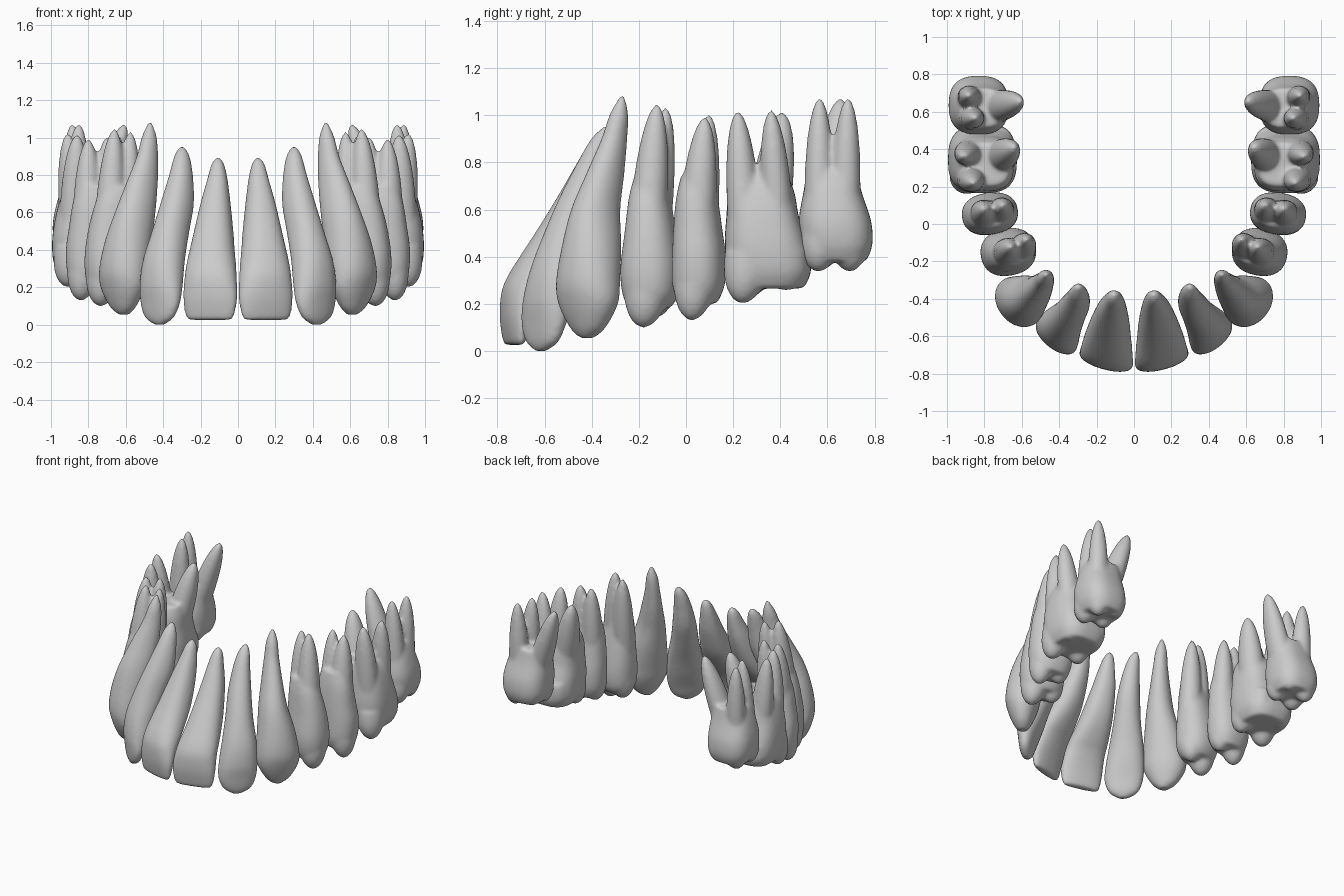
import bpy, bmesh, math

SEG = 32


def ring(bm, z, cx, cy, a, b, ang, n):
    """Horizontal superellipse; a runs along the arch, b across it."""
    verts = []
    c, s = math.cos(ang), math.sin(ang)
    for i in range(SEG):
        t = 2 * math.pi * i / SEG
        u = a * math.copysign(abs(math.cos(t)) ** (2 / n), math.cos(t))
        v = b * math.copysign(abs(math.sin(t)) ** (2 / n), math.sin(t))
        verts.append(bm.verts.new((cx + u * c - v * s, cy + u * s + v * c, z)))
    return verts


def skin(bm, rows, ang=0.0, n=2.0):
    """Closed skin through rows of (z, x, y, a, b), rising in z."""
    rings = [ring(bm, *r, ang, n) for r in rows]
    for lo, hi in zip(rings, rings[1:]):
        for i in range(SEG):
            j = (i + 1) % SEG
            bm.faces.new((lo[i], lo[j], hi[j], hi[i]))
    bm.faces.new(rings[0][::-1])
    bm.faces.new(rings[-1])


def smooth_rows(rows, steps=5):
    """Catmull-Rom interpolation of the key sections."""
    p = [rows[0]] + rows + [rows[-1]]
    out = []
    for k in range(1, len(p) - 2):
        for s in range(steps):
            t = s / steps
            out.append([0.5 * (2 * q1 + (q2 - q0) * t + (2 * q0 - 5 * q1 + 4 * q2 - q3) * t * t
                               + (3 * q1 - q0 - 3 * q2 + q3) * t ** 3)
                        for q0, q1, q2, q3 in zip(p[k - 1], p[k], p[k + 1], p[k + 2])])
    out.append(list(rows[-1]))
    for r in out:
        r[3], r[4] = max(r[3], 0.004), max(r[4], 0.004)
    return out


def branch(bm, base, tip, rx, ry):
    """Round-ended taper used for both roots (up) and cusps (down)."""
    rows = []
    for k in range(15):
        t = math.sin(math.pi / 2 * k / 14)
        f = max(0.06, max(0.0, 1 - t ** 2.5) ** 0.55)
        x, y, z = (p + (q - p) * t for p, q in zip(base, tip))
        rows.append((z, x, y, rx * f, ry * f))
    skin(bm, sorted(rows))


def tooth(name, angle, n, rows, branches=()):
    bm = bmesh.new()
    skin(bm, smooth_rows(rows), math.radians(angle), n)
    for b in branches:
        branch(bm, *b)
    me = bpy.data.meshes.new(name)
    bm.to_mesh(me)
    bm.free()
    ob = bpy.data.objects.new(name, me)
    bpy.context.collection.objects.link(ob)
    # fuse crown, cusps and roots, soften the joins, then mirror to the other side
    m = ob.modifiers.new("fuse", 'REMESH')
    m.mode = 'VOXEL'
    m.voxel_size = 0.011
    m.use_smooth_shade = True
    m = ob.modifiers.new("soften", 'SMOOTH')
    m.factor = 0.5
    m.iterations = 12 if branches else 8
    m = ob.modifiers.new("other_side", 'MIRROR')
    m.use_mirror_merge = False


# front teeth: one continuous crown and root
tooth("central_incisors", 15, 2.3, [
    (.025, .15, -.728, .12, .025), (.06, .15, -.728, .138, .036), (.15, .148, -.72, .149, .058),
    (.25, .146, -.692, .142, .083), (.32, .143, -.65, .134, .1), (.4, .138, -.595, .12, .108),
    (.5, .13, -.535, .104, .104), (.65, .12, -.463, .079, .084), (.78, .11, -.415, .053, .058),
    (.86, .108, -.39, .033, .036), (.895, .107, -.38, .01, .01)])
tooth("lateral_incisors", 40, 2.2, [
    (0, .42, -.615, .03, .02), (.04, .42, -.61, .095, .04), (.12, .415, -.602, .127, .06),
    (.22, .41, -.583, .129, .085), (.35, .395, -.55, .115, .1), (.5, .36, -.5, .092, .105),
    (.65, .325, -.445, .078, .098), (.8, .305, -.395, .058, .068), (.9, .30, -.36, .039, .043),
    (.955, .30, -.335, .012, .012)])
tooth("canines", 50, 2.1, [
    (.055, .61, -.42, .03, .03), (.1, .615, -.417, .085, .06), (.2, .615, -.415, .14, .1),
    (.3, .61, -.415, .143, .12), (.45, .585, -.40, .122, .126), (.6, .55, -.383, .092, .117),
    (.75, .515, -.343, .068, .095), (.9, .485, -.304, .048, .062), (1.0, .475, -.285, .038, .043),
    (1.085, .47, -.27, .01, .01)])

# premolars: two cusps, two roots
tooth("first_premolars", 78, 2.3, [
    (.18, .672, -.155, .085, .105), (.24, .672, -.15, .117, .14), (.35, .672, -.15, .126, .149),
    (.5, .665, -.15, .108, .138), (.65, .65, -.155, .085, .115), (.74, .635, -.15, .068, .09)],
    [((.693, -.17, .46), (.66, -.123, 1.05), .08, .08),
     ((.603, -.145, .46), (.575, -.085, 1.035), .075, .075),
     ((.715, -.16, .32), (.735, -.18, .098), .095, .1), ((.615, -.143, .32), (.605, -.13, .14), .09, .092)])
tooth("second_premolars", 82, 2.3, [
    (.2, .77, .05, .08, .11), (.28, .77, .053, .11, .144), (.4, .77, .055, .112, .151),
    (.52, .765, .05, .102, .14), (.65, .76, .047, .087, .125), (.75, .755, .05, .068, .098)],
    [((.807, .038, .46), (.80, .08, .995), .08, .08), ((.715, .055, .46), (.70, .097, 1.005), .075, .075),
     ((.82, .042, .35), (.84, .025, .128), .09, .092), ((.715, .052, .35), (.70, .055, .17), .088, .088)])

# molars: four cusps, three roots
tooth("first_molars", 90, 2.8, [
    (.265, .81, .355, .145, .145), (.34, .81, .355, .176, .178), (.45, .81, .34, .176, .184),
    (.57, .808, .325, .154, .17), (.67, .798, .32, .141, .153), (.745, .79, .317, .115, .125)],
    [((.878, .247, .55), (.86, .22, 1.02), .078, .07), ((.878, .39, .55), (.91, .36, 1.025), .076, .067),
     ((.74, .345, .55), (.642, .408, 1.015), .085, .092),
     ((.885, .265, .42), (.91, .24, .2), .097, .1), ((.885, .425, .43), (.905, .425, .255), .092, .092),
     ((.735, .28, .42), (.71, .265, .222), .092, .096), ((.735, .435, .45), (.715, .455, .273), .086, .086)])
tooth("second_molars", 90, 2.6, [
    (.38, .83, .65, .115, .125), (.45, .83, .642, .149, .155), (.55, .83, .632, .154, .16),
    (.67, .821, .622, .125, .143), (.765, .81, .619, .105, .12)],
    [((.878, .565, .6), (.85, .567, 1.077), .072, .064), ((.878, .675, .6), (.885, .687, 1.077), .068, .064),
     ((.76, .622, .6), (.607, .655, 1.075), .078, .087),
     ((.885, .58, .52), (.90, .56, .335), .09, .09), ((.885, .69, .52), (.895, .695, .335), .085, .085),
     ((.77, .585, .52), (.75, .577, .345), .085, .085), ((.775, .695, .52), (.755, .71, .365), .08, .08)])
